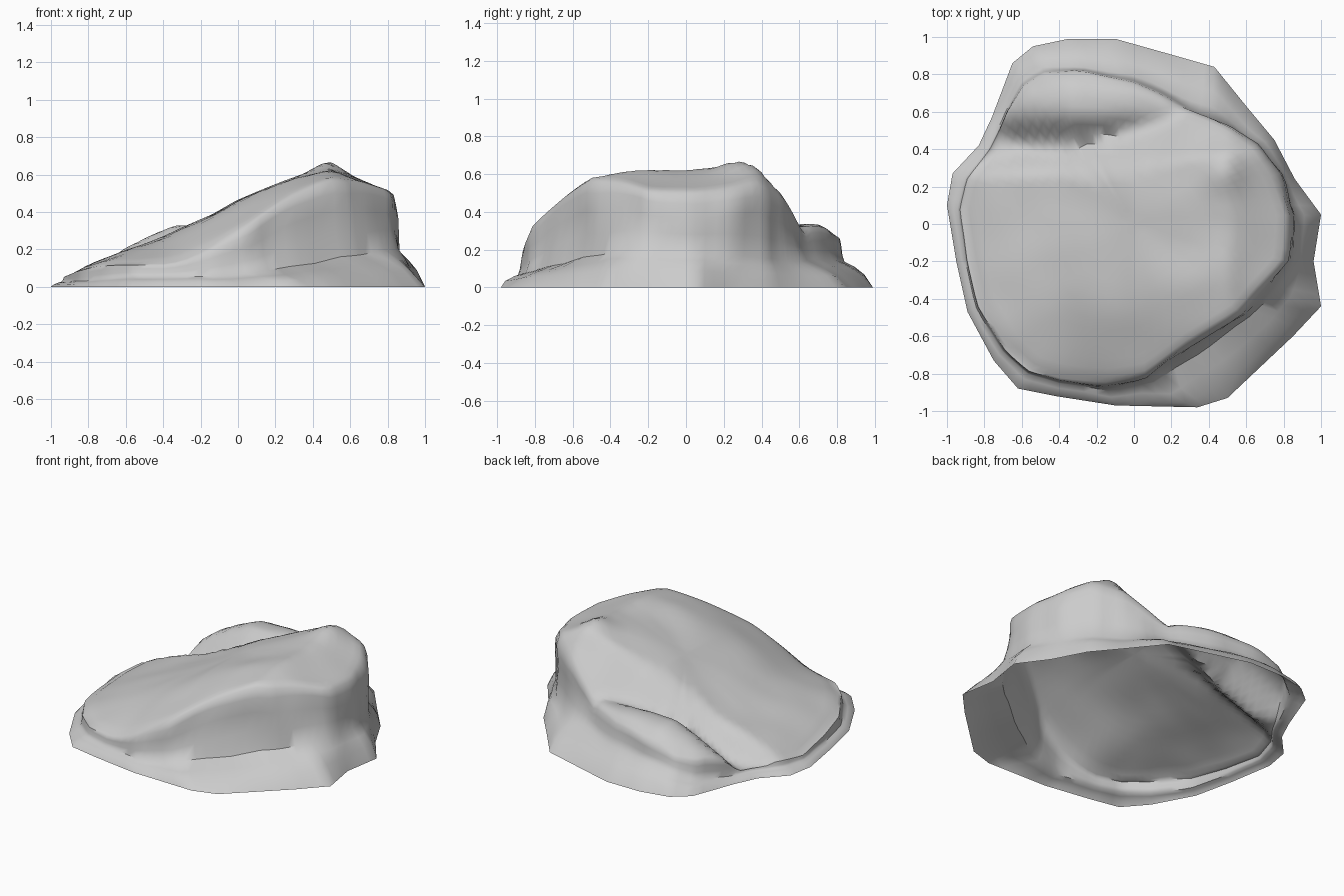
import bpy, bmesh, math
from mathutils import Vector, noise

if "Cube" in bpy.data.objects:
    bpy.data.objects.remove(bpy.data.objects["Cube"])

# Stations round the rock: ground x, y | cliff-top x, y | height of the skirt at the cliff foot
STATIONS = [
    (1, .05, .85, .05, .19), (.86, .24, .77, .27, .17), (.75, .45, .66, .43, .15),
    (.60, .63, .53, .52, .13), (.43, .84, .41, .58, .14), (.22, .90, .2, .66, .15),
    (-.10, .99, 0, .76, .14), (-.35, .99, -.25, .80, .14), (-.54, .95, -.48, .81, .10),
    (-.65, .86, -.60, .74, .06), (-.76, .57, -.70, .54, .03), (-.83, .42, -.77, .40, .03),
    (-.97, .27, -.89, .24, .03), (-1, .10, -.93, .08, .03), (-.95, -.2, -.89, -.19, .03),
    (-.89, -.47, -.83, -.44, .03), (-.75, -.73, -.69, -.67, .04), (-.62, -.88, -.56, -.79, .05),
    (-.42, -.92, -.40, -.84, .05), (-.10, -.97, -.15, -.86, .05), (.34, -.98, .06, -.83, .07),
    (.50, -.93, .30, -.65, .11), (.85, -.60, .58, -.48, .16), (1, -.44, .68, -.36, .19),
    (.96, -.20, .83, -.20, .20)]
SLOPE = [(-1, .01), (-.93, .06), (-.8, .12), (-.4, .26), (0, .46), (.3, .58), (.5, .625), (.85, .50), (1, .4)]
SUB = 4


def interp(table, x):
    for (x0, z0), (x1, z1) in zip(table, table[1:]):
        if x <= x1:
            return z0 + (z1 - z0) * (x - x0) / (x1 - x0)
    return table[-1][1]


def height(x, y):
    # Sloping main slab, drooping at the front and falling away at the back
    slab = interp(SLOPE, x) + .05 * math.exp(-((x - .48) ** 2 + (y - .28) ** 2) / .012)
    slab -= .17 * (max(0, -y - .3) / .56) ** 1.5 * min(1, max(0, (x + .9) / .6))
    slab -= max(0, y - interp([(-1, .26), (-.2, .28), (.5, .38), (1, .4)], x))
    # Low boulder ridge behind the slab
    ridge = .33 - 1.0 * max(0, .58 - y) - .5 * max(0, y - .7)
    ridge -= .45 * max(0, -.33 - x) + .8 * max(0, x - .2)
    return max(slab, ridge, .05)


def rough(x, y, z, scale, seed):
    return noise.noise(Vector((x * scale + seed, y * scale, z * scale)))


bm = bmesh.new()
rings = []
n = len(STATIONS)
columns = []
for i in range(n):
    a, b = STATIONS[i], STATIONS[(i + 1) % n]
    for k in range(SUB):
        columns.append([p + (q - p) * k / SUB for p, q in zip(a, b)])

# Skirt and cliff: (share of the way to the cliff top, skirt share, cliff share)
for f, s, c in [(0, 0, 0), (.2, .5, 0), (.5, .8, 0), (.85, 1, 0), (.93, 1, .3), (.96, 1, .6), (.98, 1, .85)]:
    ring = []
    for bx, by, rx, ry, fz in columns:
        x, y = bx + (rx - bx) * f, by + (ry - by) * f
        top = height(rx, ry)
        foot = min(fz, top * .6)
        z = foot * s + (top - foot) * c
        if s > 0:
            d = 1 + min(1, top * 3) * .04 * rough(x, y, z, 4.5, 3)
            x, y = x * d, y * d
            z += .02 * rough(x, y, z, 5, 9) * min(1, foot * 8)
        ring.append(bm.verts.new((x, y, max(0, z))))
    rings.append(ring)

# Upper surface: cliff-top outline shrunk towards the middle
for t in (.985, .95, .9, .84, .78, .72, .66, .6, .53, .45, .36, .27, .18, .09):
    ring = []
    for bx, by, rx, ry, fz in columns:
        x, y = rx * t, ry * t
        edge = .012 if t > .98 else 0
        z = height(x, y) - edge + .014 * rough(x, y, 0, 4, 5)
        ring.append(bm.verts.new((x, y, z)))
    rings.append(ring)

m = len(columns)
for lo, hi in zip(rings, rings[1:]):
    for i in range(m):
        j = (i + 1) % m
        bm.faces.new((lo[i], lo[j], hi[j], hi[i]))
centre = bm.verts.new((0, 0, height(0, 0)))
for i in range(m):
    bm.faces.new((rings[-1][i], rings[-1][(i + 1) % m], centre))

# Gentle weathering of everything above the ground edge
upper = [v for v in bm.verts if v not in set(rings[0])]
bmesh.ops.smooth_vert(bm, verts=upper, factor=.4, use_axis_x=True, use_axis_y=True, use_axis_z=True)

mesh = bpy.data.meshes.new("rock")
bm.to_mesh(mesh)
bm.free()
rock = bpy.data.objects.new("rock", mesh)
bpy.context.collection.objects.link(rock)
bpy.context.view_layer.objects.active = rock
rock.select_set(True)
bpy.ops.object.shade_smooth_by_angle(angle=math.radians(50))
